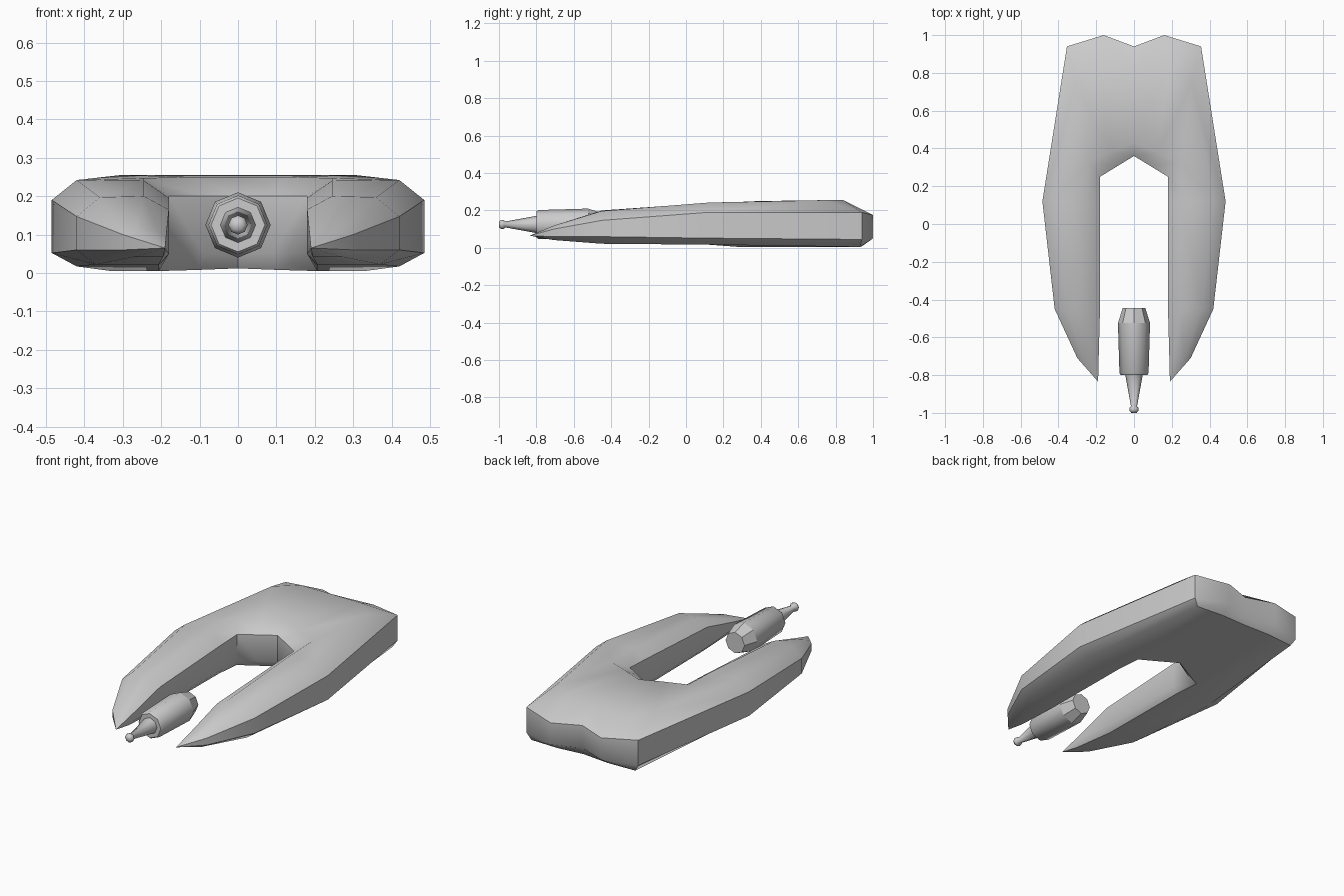
import bpy, bmesh
from math import sin, cos, pi, radians

if "Cube" in bpy.data.objects:
    bpy.data.objects.remove(bpy.data.objects["Cube"])


def finish(bm, name, angle, flat=()):
    bmesh.ops.recalc_face_normals(bm, faces=bm.faces)
    me = bpy.data.meshes.new(name)
    bm.to_mesh(me)
    bm.free()
    ob = bpy.data.objects.new(name, me)
    bpy.context.collection.objects.link(ob)
    bpy.ops.object.select_all(action='DESELECT')
    ob.select_set(True)
    bpy.context.view_layer.objects.active = ob
    bpy.ops.object.shade_smooth_by_angle(angle=radians(angle))
    for i in flat:
        me.polygons[i].use_smooth = False
    return ob


def loft(bm, rings):
    rows = [[bm.verts.new(p) for p in r] for r in rings]
    n = len(rows[0])
    for a, b in zip(rows, rows[1:]):
        for i in range(n):
            j = (i + 1) % n
            bm.faces.new((a[i], a[j], b[j], b[i]))
    return rows


# Forked hull: half of the horseshoe, as cross-sections running from the rear
# centre to the prong. Each: outer, top outer, bottom outer, inner, top inner
# (x, y), then heights: top outer, top inner, outer high, outer low, bottom,
# inner high, inner low
stations = [
    ((0, .94), (0, .84), (0, .93), (0, .36), (0, .43), .255, .25, .18, .05, .012, .20, .05),
    ((.16, 1), (.19, .84), (.16, .94), (.09, .305), (.122, .38), .255, .25, .175, .05, .008, .20, .05),
    ((.355, .94), (.305, .74), (.33, .93), (.18, .25), (.245, .33), .255, .247, .19, .045, .005, .20, .05),
    ((.485, .12), (.42, .12), (.42, .12), (.18, .12), (.245, .12), .242, .24, .19, .052, .017, .195, .05),
    ((.42, -.45), (.36, -.45), (.37, -.45), (.18, -.45), (.245, -.45), .197, .2, .147, .06, .022, .165, .05),
    ((.30, -.71), (.265, -.71), (.27, -.71), (.187, -.71), (.207, -.71), .118, .107, .10, .06, .042, .095, .06),
]
rings = []
for o, t, b, i, ti, zt, zti, zoh, zol, zb, zih, zil in stations:
    bi = (i[0] + (ti[0] - i[0]) * .4, i[1] + (ti[1] - i[1]) * .4)
    rings.append([(*t, zt), (*o, zoh), (*o, zol), (*b, zb),
                  (*bi, zb), (*i, zil), (*i, zih), (*ti, zti)])
bm = bmesh.new()
last = loft(bm, rings)[-1]
tip = bm.verts.new((.19, -.835, .065))
for k in range(8):
    bm.faces.new((last[k], last[(k + 1) % 8], tip))
# mirrored copy, welded along the centre plane
dup = bmesh.ops.duplicate(bm, geom=bm.verts[:] + bm.edges[:] + bm.faces[:])
for v in dup["geom"]:
    if isinstance(v, bmesh.types.BMVert):
        v.co.x = -v.co.x
bmesh.ops.remove_doubles(bm, verts=bm.verts[:], dist=.0005)
finish(bm, "forked_hull", 48)

# Front pod: eight-sided turned profile (y, radius) along y
profile = [(-.445, .06), (-.525, .085), (-.79, .077), (-.80, .07), (-.80, .046),
           (-.965, .016), (-.975, .025), (-.988, .025), (-1.0, .014)]
bm = bmesh.new()
rows = loft(bm, [[(r * cos(a * pi / 4), y, .125 + r * sin(a * pi / 4)) for a in range(8)]
                 for y, r in profile])
bm.faces.new(rows[0])
bm.faces.new(rows[-1])
finish(bm, "front_pod", 50, flat=range(8))
